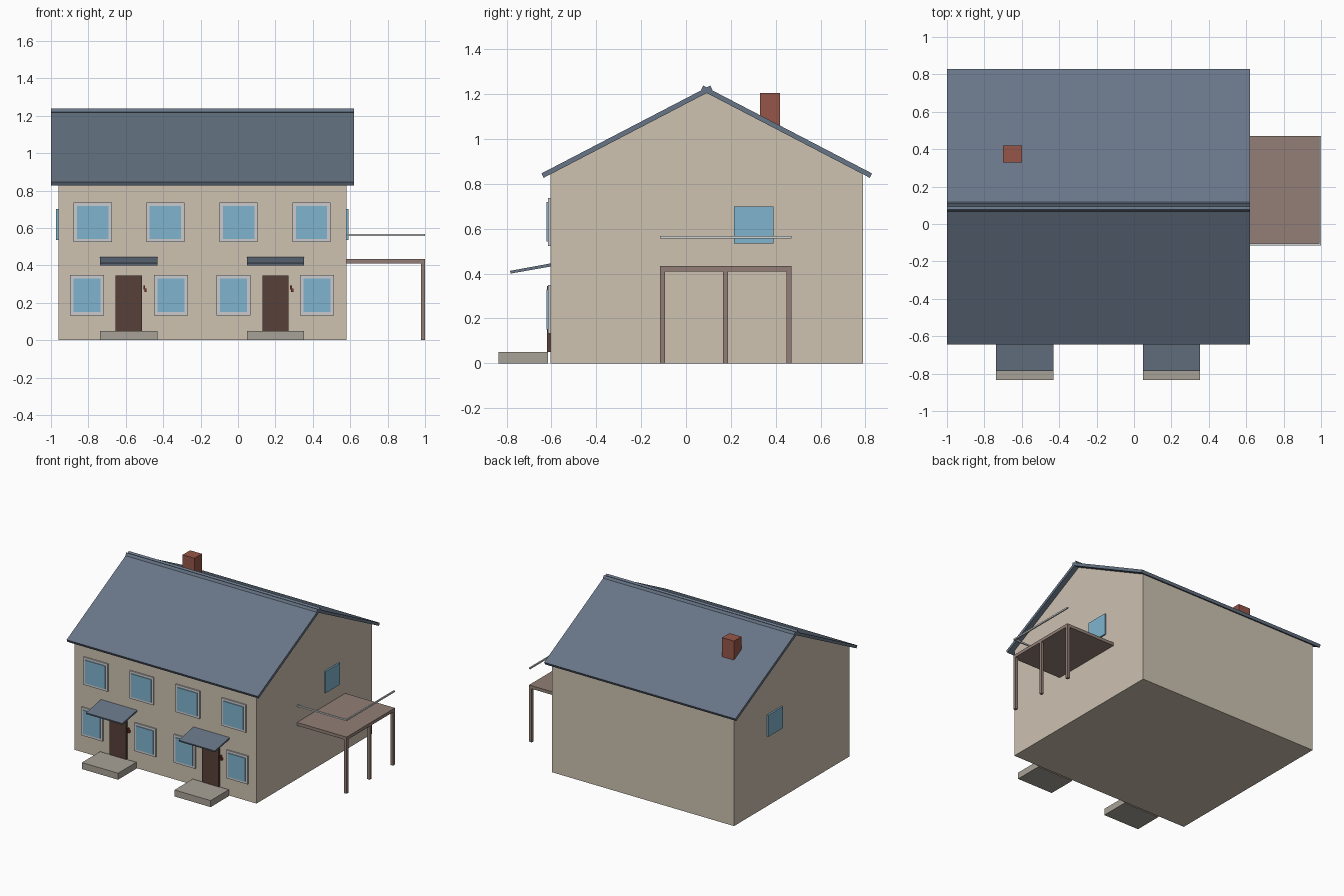
import bpy
import math

cube = bpy.data.objects.get("Cube")
if cube:
    bpy.data.objects.remove(cube, do_unlink=True)


def material(name, r, g, b):
    col = [(c / 255 / 12.92 if c < 11 else ((c / 255 + 0.055) / 1.055) ** 2.4) for c in (r, g, b)] + [1]
    m = bpy.data.materials.new(name)
    m.use_nodes = True
    m.diffuse_color = col
    m.node_tree.nodes["Principled BSDF"].inputs["Base Color"].default_value = col
    return m


WALL = material("beige render", 205, 194, 177)
ROOF = material("slate blue", 104, 118, 135)
GLASS = material("window blue", 128, 180, 206)
FRAME = material("frame grey", 203, 203, 206)
DOOR = material("dark brown", 88, 64, 58)
STONE = material("step stone", 168, 162, 151)
BRICK = material("chimney brick", 150, 86, 72)
TIMBER = material("porch timber", 146, 127, 118)
RAIL = material("rail grey", 208, 212, 211)
HANDLE = material("handle red", 135, 55, 45)


def prism(name, profile, x0, x1, mat):
    """Extrude a (y, z) outline, listed anticlockwise seen from +x, along x."""
    n = len(profile)
    verts = [(x, y, z) for x in (x0, x1) for y, z in profile]
    faces = [tuple(reversed(range(n))), tuple(range(n, 2 * n))]
    faces += [(i, (i + 1) % n, n + (i + 1) % n, n + i) for i in range(n)]
    mesh = bpy.data.meshes.new(name)
    mesh.from_pydata(verts, [], faces)
    mesh.materials.append(mat)
    ob = bpy.data.objects.new(name, mesh)
    bpy.context.collection.objects.link(ob)
    return ob


def box(name, x0, x1, y0, y1, z0, z1, mat):
    return prism(name, [(y0, z0), (y1, z0), (y1, z1), (y0, z1)], x0, x1, mat)


# House body with gables
FRONT, BACK, LEFT, RIGHT = -0.605, 0.79, 0.58, -0.96
RIDGE, APEX, SLOPE = 0.0925, 1.205, 0.52
EAVE = APEX - SLOPE * (BACK - RIDGE)
prism("house_walls", [(FRONT, 0), (BACK, 0), (BACK, EAVE), (RIDGE, APEX), (FRONT, EAVE)], RIGHT, LEFT, WALL)

# Two roof slabs that cross slightly at the ridge
ang = math.atan(SLOPE)
thick = 0.022
dy, dz = thick * math.sin(ang), thick * math.cos(ang)


def top_z(d):
    return APEX + thick / math.cos(ang) + SLOPE * d


for name, side in (("roof_front", 1), ("roof_back", -1)):
    low, high = -0.7375, 0.016
    pts = [(low + dy, top_z(low) - dz), (high + dy, top_z(high) - dz), (high, top_z(high)), (low, top_z(low))]
    pts = [(RIDGE + side * d, z) for d, z in pts]
    prism(name, pts if side > 0 else pts[::-1], -1.0, 0.62, ROOF)

box("chimney", -0.70, -0.60, 0.33, 0.42, 1.0, 1.205, BRICK)


# Front windows: a pale surround with raised glass
def front_window(name, cx, cz, w, h):
    for part, grow, depth, mat in (("surround", 0.018, 0.01, FRAME), ("glass", 0, 0.016, GLASS)):
        box(f"{name}_{part}", cx - w / 2 - grow, cx + w / 2 + grow, FRONT - depth, FRONT + 0.005,
            cz - h / 2 - grow, cz + h / 2 + grow, mat)


for i, cx in enumerate((-0.777, -0.388, 0.003, 0.393)):
    front_window(f"upper_window_{i + 1}", cx, 0.63, 0.168, 0.176)
for i, cx in enumerate((-0.807, -0.358, -0.024, 0.422)):
    front_window(f"lower_window_{i + 1}", cx, 0.24, 0.145, 0.18)

# Gable windows
box("left_side_window", LEFT - 0.005, LEFT + 0.012, 0.215, 0.39, 0.535, 0.70, GLASS)
box("right_side_window", RIGHT - 0.013, RIGHT + 0.005, 0.215, 0.39, 0.535, 0.70, GLASS)

# Entrances: door, handle, step and sloping canopy
for i, cx in enumerate((-0.584, 0.2)):
    tag = f"_{i + 1}"
    box("door" + tag, cx - 0.07, cx + 0.07, FRONT - 0.014, FRONT + 0.005, 0.05, 0.345, DOOR)
    box("handle_plate" + tag, cx + 0.078, cx + 0.088, FRONT - 0.016, FRONT + 0.005, 0.272, 0.292, HANDLE)
    box("handle_grip" + tag, cx + 0.084, cx + 0.096, FRONT - 0.016, FRONT + 0.005, 0.258, 0.277, HANDLE)
    box("step" + tag, cx - 0.153, cx + 0.153, -0.835, -0.615, 0, 0.05, STONE)
    prism("canopy" + tag, [(-0.782, 0.4), (FRONT + 0.005, 0.432), (FRONT + 0.005, 0.446), (-0.785, 0.412)],
          cx - 0.153, cx + 0.153, ROOF)

# Side porch: deck, three posts and an L-shaped rail
P0, P1, OUT = -0.115, 0.47, 1.0
box("porch_deck", LEFT, OUT, P0, P1, 0.41, 0.434, TIMBER)
for name, y in (("front", P0), ("middle", 0.166), ("back", P1 - 0.022)):
    box(f"porch_post_{name}", OUT - 0.022, OUT, y, y + 0.022, 0, 0.412, TIMBER)
box("porch_rail_front", LEFT, OUT, P0, P0 + 0.01, 0.556, 0.567, RAIL)
box("porch_rail_outer", OUT - 0.01, OUT, P0 + 0.01, P1, 0.556, 0.567, RAIL)
